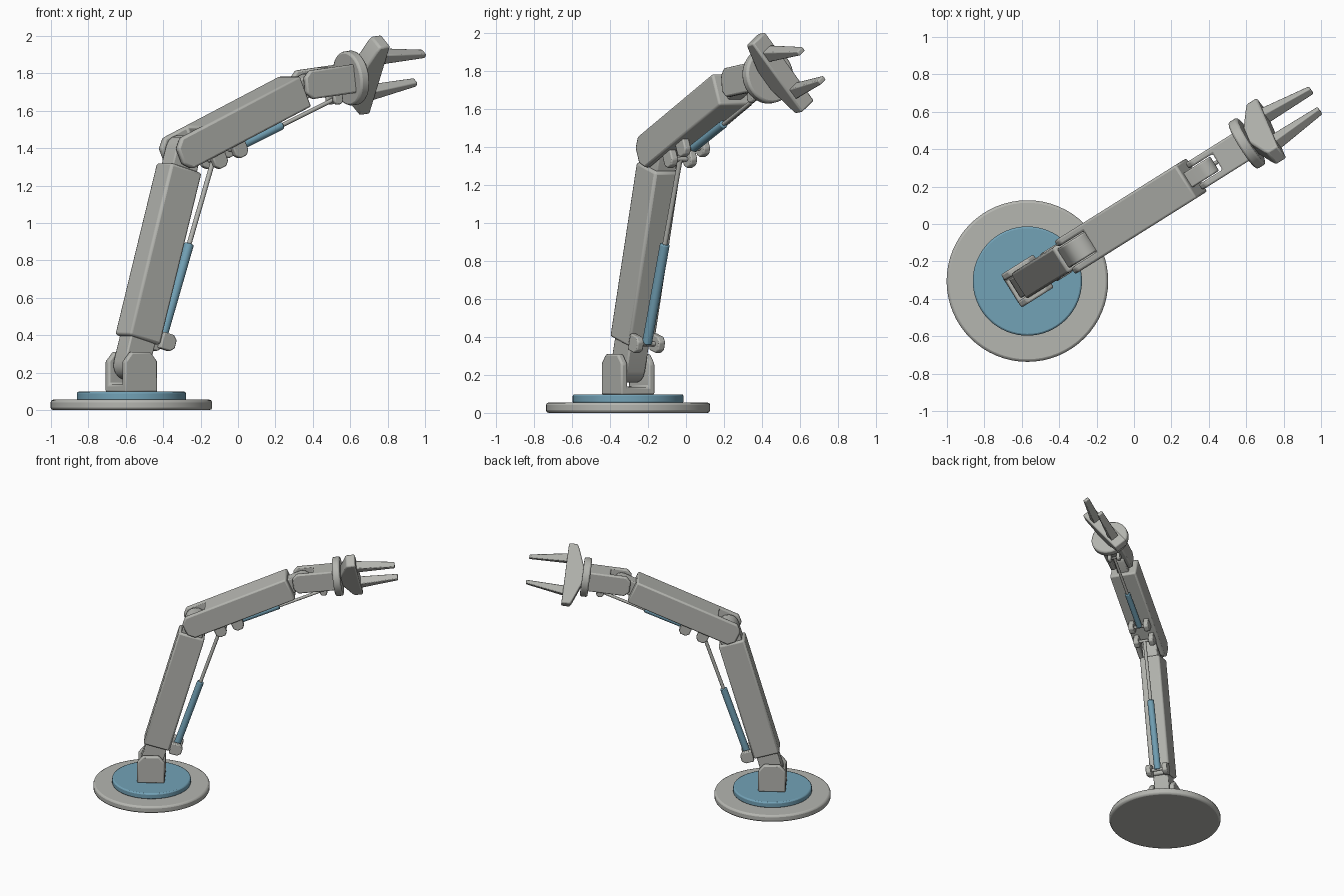
import bpy, bmesh, math
from mathutils import Matrix, Vector

if "Cube" in bpy.data.objects:
    bpy.data.objects.remove(bpy.data.objects["Cube"])


def material(name, rgb):
    m = bpy.data.materials.new(name)
    m.diffuse_color = (*rgb, 1)
    m.use_nodes = True
    m.node_tree.nodes["Principled BSDF"].inputs["Base Color"].default_value = m.diffuse_color
    return m


GREY = material("warm grey", (0.46, 0.465, 0.435))
BLUE = material("steel blue", (0.17, 0.36, 0.47))

# whole arm lies in one vertical plane through the turntable
ROOT = Matrix.Translation((-0.57, -0.305, 0)) @ Matrix.Rotation(math.radians(32.1), 4, 'Z')


def frame(s, z, deg):
    """Local frame: x along the segment, y sideways, z towards its back."""
    return ROOT @ Matrix.Translation((s, 0, z)) @ Matrix.Rotation(-math.radians(deg), 4, 'Y')


def finish(name, bm, mat, mtx, bevel, cutter=None):
    bmesh.ops.recalc_face_normals(bm, faces=bm.faces)
    me = bpy.data.meshes.new(name)
    bm.to_mesh(me)
    bm.free()
    ob = bpy.data.objects.new(name, me)
    bpy.context.collection.objects.link(ob)
    ob.matrix_world = mtx
    me.materials.append(mat)
    if cutter:
        b = ob.modifiers.new("slot", 'BOOLEAN')
        b.operation, b.solver, b.object = 'DIFFERENCE', 'EXACT', cutter
    if bevel:
        b = ob.modifiers.new("bevel", 'BEVEL')
        b.width, b.segments, b.limit_method = bevel, 2, 'ANGLE'
        b.angle_limit = math.radians(32)
    bpy.ops.object.select_all(action='DESELECT')
    bpy.context.view_layer.objects.active = ob
    ob.select_set(True)
    bpy.ops.object.shade_smooth_by_angle(angle=math.radians(35))
    return ob


def plate(name, pts, y0, y1, mtx, bevel=0.012, cutter=None, mat=GREY):
    """Side profile (x, z) extruded across the arm."""
    bm = bmesh.new()
    f = bm.faces.new([bm.verts.new((x, y0, z)) for x, z in pts])
    ext = bmesh.ops.extrude_face_region(bm, geom=[f])["geom"]
    vs = [v for v in ext if isinstance(v, bmesh.types.BMVert)]
    bmesh.ops.translate(bm, verts=vs, vec=(0, y1 - y0, 0))
    return finish(name, bm, mat, mtx, bevel, cutter)


def rect(x0, x1, z0, z1, c0=0, c1=0):
    """Rectangle with chamfers c0 at the x0 end and c1 at the x1 end."""
    p = [(x0 + c0, z0), (x1 - c1, z0)]
    if c1:
        p += [(x1, z0 + c1), (x1, z1 - c1)]
    p += [(x1 - c1, z1), (x0 + c0, z1)]
    if c0:
        p += [(x0, z1 - c0), (x0, z0 + c0)]
    return p


def slot(name, pts, y, mtx):
    c = plate(name, pts, -y, y, mtx, 0)
    c.hide_render = True
    c.hide_set(True)
    return c


def tongue(name, x0, x1, r, w, mtx):
    """Bar with rounded end centred on the x1 pivot."""
    arc = [(x1 + r * math.cos(a), r * math.sin(a))
           for a in (math.radians(-90 + 22.5 * i) for i in range(9))]
    return plate(name, [(x0, -r)] + arc + [(x0, r)], -w, w, mtx, 0.008)


def rod(name, p0, p1, r, mat, bevel=0.006, seg=24):
    p0, p1 = Vector(p0), Vector(p1)
    d = p1 - p0
    bm = bmesh.new()
    bmesh.ops.create_cone(bm, cap_ends=True, segments=seg, radius1=r, radius2=r, depth=d.length)
    m = Matrix.Translation((p0 + p1) / 2) @ d.to_track_quat('Z', 'Y').to_matrix().to_4x4()
    return finish(name, bm, mat, m, bevel)


def clevis(name, mtx, x, z, size, y, thick):
    """Pair of chamfered ears; returns the world point of the pin."""
    h = size / 2
    pts = [(x - h, z + h), (x + h, z + h), (x + h, z - h * 0.45), (x + h * 0.5, z - h),
           (x - h * 0.5, z - h), (x - h, z - h * 0.45)]
    for side, lab in ((1, "left"), (-1, "right")):
        a, b = sorted((side * (y - thick / 2), side * (y + thick / 2)))
        plate(name + "_" + lab, pts, a, b, mtx, 0.007)
    pin = mtx @ Vector((x, 0, z))
    across = (ROOT.to_3x3() @ Vector((0, y, 0)))
    rod(name + "_pin", pin - across, pin + across, size * 0.14, GREY, 0)
    return pin


def piston(name, p0, p1, split, r):
    mid = p0.lerp(p1, split)
    rod(name + "_cylinder", p0, mid, r, BLUE)
    rod(name + "_rod", mid, p1, r * 0.5, GREY, 0)


# base and turntable
c = Vector((-0.57, -0.305, 0))
rod("base_disc", c, c + Vector((0, 0, 0.055)), 0.432, GREY, 0.014, 64)
rod("turntable", c + Vector((0, 0, 0.05)), c + Vector((0, 0, 0.098)), 0.292, BLUE, 0.01, 64)

# shoulder bracket
B = frame(0, 0, 0)
cut = slot("shoulder_slot", rect(-0.2, 0.2, 0.137, 0.5), 0.066, B)
plate("shoulder_bracket",
      [(-0.102, 0.095), (0.102, 0.095), (0.102, 0.26), (0.06, 0.31), (-0.06, 0.31), (-0.102, 0.26)],
      -0.104, 0.104, B, 0.01, cut)

# lower arm
P0, A0 = (0.0, 0.24), 74
L = frame(*P0, A0)
plate("lower_arm", rect(0.14, 1.097, -0.1, 0.1), -0.08, 0.08, L, 0.014)
tongue("shoulder_tongue", -0.2, 0, 0.08, 0.06, L @ Matrix.Rotation(math.pi, 4, 'Y'))
tongue("elbow_tongue", 1.05, 1.195, 0.08, 0.06, L)

# upper arm
P1 = (0.329, 1.389)
F = frame(*P1, 24)
cut = slot("elbow_slot", rect(-0.3, 0.11, -0.3, 0.3), 0.066, F)
plate("upper_arm", rect(-0.085, 0.775, -0.09, 0.09, 0.045), -0.105, 0.105, F, 0.012, cut)
tongue("wrist_tongue", 0.72, 0.87, 0.058, 0.045, F)

# wrist
P2 = (1.124, 1.743)
W = frame(*P2, 7)
cut = slot("wrist_slot", rect(-0.3, 0.085, -0.3, 0.3), 0.05, W)
plate("wrist", rect(-0.07, 0.25, -0.077, 0.077, 0.035), -0.085, 0.085, W, 0.01, cut)
rod("wrist_flange", W @ Vector((0.235, 0, 0)), W @ Vector((0.292, 0, 0)), 0.146, GREY, 0.012, 48)

# gripper, rolled about the wrist axis
G = W @ Matrix.Rotation(math.radians(37.4), 4, 'X')
plate("gripper_bar",
      [(0.42, -0.23), (0.42, 0.23), (0.355, 0.23), (0.34, 0.2), (0.285, 0.06),
       (0.285, -0.06), (0.34, -0.2), (0.355, -0.23)], -0.052, 0.052, G, 0.01)
for k, lab in ((1, "upper"), (-1, "lower")):
    f = plate(lab + "_finger", [(0.40, 0.092 * k), (0.40, 0.158 * k), (0.70, 0.11 * k), (0.70, 0.083 * k)],
              -0.034, 0.034, G, 0.006)
    for v in f.data.vertices:  # taper towards the tip
        if v.co.x > 0.6:
            v.co.y *= 0.65

# hydraulic pistons and their mounting ears
a = clevis("lower_piston_foot", L, 0.17, -0.145, 0.09, 0.066, 0.04)
b = clevis("lower_piston_head", F, 0.15, -0.125, 0.085, 0.06, 0.04)
piston("lower_piston", a, b, 0.54, 0.026)
a = clevis("upper_piston_foot", F, 0.29, -0.125, 0.085, 0.06, 0.04)
b = clevis("upper_piston_head", W, 0.145, -0.1, 0.055, 0.036, 0.028)
piston("upper_piston", a, b, 0.48, 0.022)
